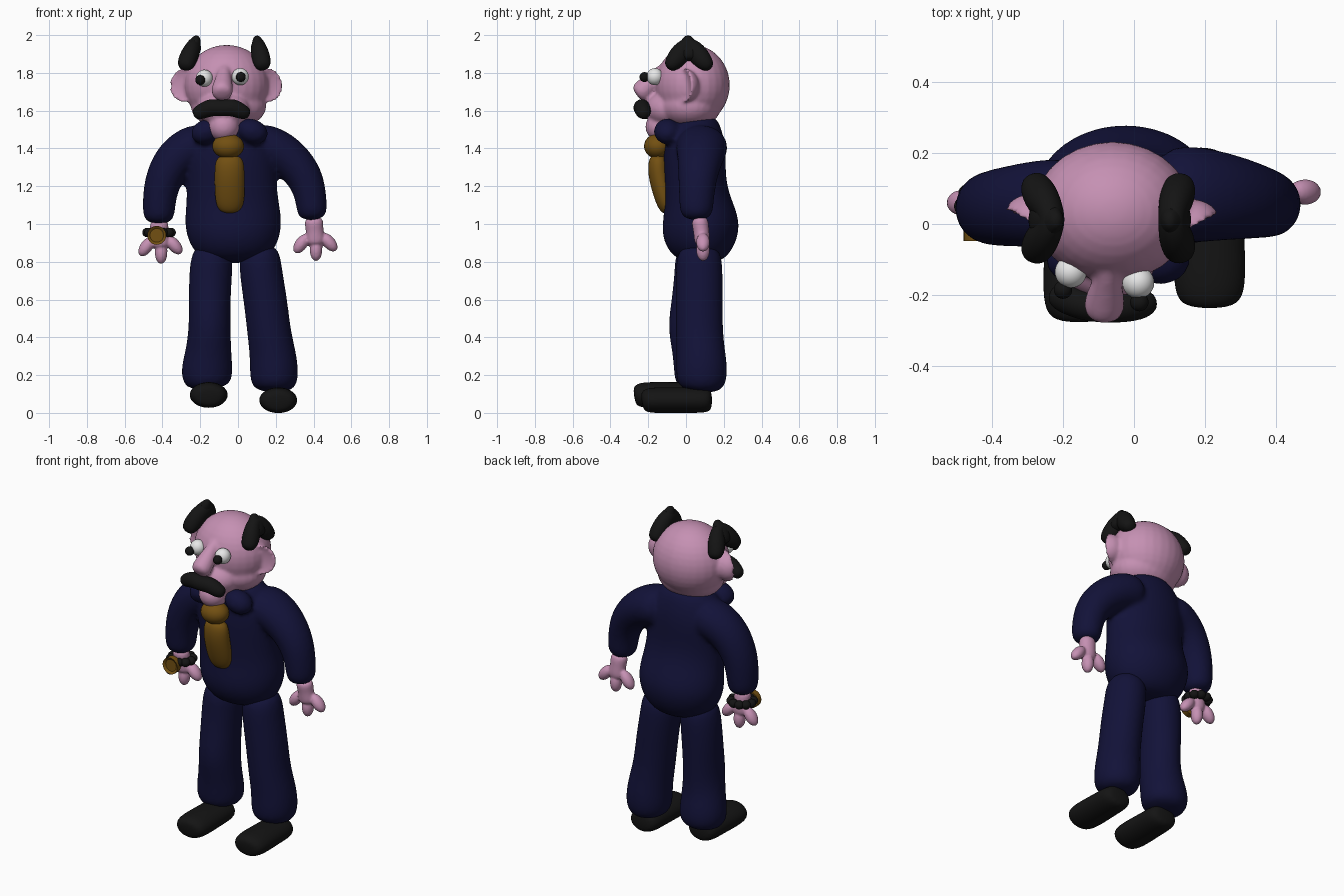
import bpy, bmesh, math
from mathutils import Vector, Matrix, Euler

if "Cube" in bpy.data.objects:
    bpy.data.objects.remove(bpy.data.objects["Cube"])


def material(name, rgb):
    m = bpy.data.materials.new(name)
    m.diffuse_color = (*rgb, 1)
    m.use_nodes = True
    m.node_tree.nodes["Principled BSDF"].inputs["Base Color"].default_value = m.diffuse_color
    return m


SKIN = material("pink skin", (0.56, 0.28, 0.45))
NAVY = material("navy cloth", (0.006, 0.006, 0.04))
BLACK = material("black", (0.007, 0.007, 0.007))
GOLD = material("dark gold", (0.17, 0.08, 0.006))
WHITE = material("eye white", (0.8, 0.8, 0.8))


def finish(name, bm, mat):
    bmesh.ops.recalc_face_normals(bm, faces=bm.faces)
    me = bpy.data.meshes.new(name)
    bm.to_mesh(me)
    bm.free()
    me.materials.append(mat)
    for p in me.polygons:
        p.use_smooth = True
    ob = bpy.data.objects.new(name, me)
    bpy.context.collection.objects.link(ob)
    return ob


def ball(name, loc, size, mat, rot=(0, 0, 0), cup=False):
    """Ellipsoid; cup folds its front half inward to form a bowl."""
    bm = bmesh.new()
    bmesh.ops.create_uvsphere(bm, u_segments=28, v_segments=18, radius=1)
    if cup:
        for v in bm.verts:
            if v.co.y < 0:
                v.co.y *= -0.25
    m = Euler([math.radians(a) for a in rot]).to_matrix().to_4x4()
    bm.transform(Matrix.Translation(loc) @ m @ Matrix.Diagonal((*size, 1)))
    return finish(name, bm, mat)


def limb(name, rings, mat, ref=(0, 1, 0), sides=12):
    """Rounded tube through (x, y, z, radius along ref, other radius)."""
    bm = bmesh.new()
    pts = [Vector(r[:3]) for r in rings]
    loops = []
    for i, r in enumerate(rings):
        t = (pts[min(i + 1, len(pts) - 1)] - pts[max(i - 1, 0)]).normalized()
        u = Vector(ref)
        u = (u - t * u.dot(t)).normalized()
        w = t.cross(u)
        a, b = r[3], r[-1]
        loops.append([bm.verts.new(pts[i] + u * a * math.cos(k) + w * b * math.sin(k))
                      for k in (2 * math.pi * j / sides for j in range(sides))])
    for p, q in zip(loops, loops[1:]):
        for j in range(sides):
            n = (j + 1) % sides
            bm.faces.new((p[j], p[n], q[n], q[j]))
    bm.faces.new(loops[0])
    bm.faces.new(loops[-1])
    ob = finish(name, bm, mat)
    ob.modifiers.new("round", "SUBSURF").levels = 2
    ob.modifiers["round"].render_levels = 2
    return ob


def blend(name, parts, voxel, smooth):
    """Merge overlapping parts into one soft skin."""
    bpy.ops.object.select_all(action='DESELECT')
    for p in parts:
        p.select_set(True)
    bpy.context.view_layer.objects.active = parts[0]
    bpy.ops.object.convert(target='MESH')
    bpy.ops.object.join()
    ob = bpy.context.view_layer.objects.active
    ob.name = name
    r = ob.modifiers.new("merge", "REMESH")
    r.mode, r.voxel_size, r.use_smooth_shade = 'VOXEL', voxel, True
    s = ob.modifiers.new("soften", "SMOOTH")
    s.factor, s.iterations = 0.5, smooth
    return ob


# Jacket: torso, arms and collar
torso = limb("torso", [(-.02, .06, .79, .11, .15), (-.02, .065, .88, .19, .235),
                       (-.025, .085, 1.0, .215, .265), (-.03, .06, 1.12, .175, .245),
                       (-.035, .045, 1.25, .165, .24), (-.045, .045, 1.4, .17, .25),
                       (-.05, .045, 1.5, .145, .2), (-.05, .03, 1.57, .12, .14)], NAVY, sides=20)
arm_l = limb("left_arm", [(-.14, .06, 1.42, .13, .12), (-.25, .06, 1.41, .13, .125),
                          (-.345, .05, 1.34, .12, .115), (-.405, .045, 1.22, .11, .1),
                          (-.42, .045, 1.1, .1, .09), (-.42, .045, .995, .09, .085)], NAVY)
arm_r = limb("right_arm", [(.06, .08, 1.42, .14, .12), (.17, .085, 1.41, .145, .125),
                           (.28, .075, 1.345, .125, .115), (.365, .06, 1.24, .105, .1),
                           (.39, .055, 1.12, .095, .085), (.395, .055, 1.015, .088, .083)], NAVY)
collar = [ball("collar_side", (x, -.1, 1.49), (.085, .07, .065), NAVY, (0, r, 0))
          for x, r in ((-.165, -20), (.075, 20))]
blend("jacket", [torso, arm_l, arm_r] + collar, .014, 4)

# Trousers
leg_l = limb("left_leg", [(-.13, .06, .9, .12, .11), (-.145, .06, .75, .125, .12),
                          (-.15, .05, .6, .13, .115), (-.15, .035, .45, .14, .115),
                          (-.155, .05, .33, .125, .125), (-.168, .07, .21, .14, .148),
                          (-.158, .07, .12, .12, .12)], NAVY)
leg_r = limb("right_leg", [(.11, .07, .9, .12, .11), (.12, .07, .75, .13, .118),
                           (.145, .07, .6, .13, .12), (.165, .07, .42, .13, .12),
                           (.185, .08, .31, .135, .128), (.193, .085, .2, .145, .137),
                           (.19, .075, .105, .12, .115)], NAVY)
blend("trousers", [leg_l, leg_r], .014, 4)

# Shoes
for name, x, y, z in (("left_shoe", -.155, -.04, .095), ("right_shoe", .213, 0, .067)):
    limb(name, [(x, y + .14, z, .07, .055), (x, y + .1, z, .1, .07), (x, y, z, .1, .07),
                (x, y - .13, z, .107, .072), (x, y - .21, z, .1, .068),
                (x, y - .236, z - .005, .06, .045)], BLACK, ref=(1, 0, 0))

# Head: skull, jaw, nose, cheeks, chin and ears
head = [ball("skull", (-.06, .035, 1.735), (.225, .197, .213), SKIN),
        ball("jaw", (-.05, .02, 1.625), (.2, .165, .125), SKIN),
        ball("muzzle", (-.075, -.09, 1.61), (.14, .125, .1), SKIN),
        ball("chin", (-.075, -.13, 1.515), (.082, .085, .08), SKIN),
        ball("neck", (-.055, .02, 1.54), (.13, .11, .1), SKIN),
        limb("nose", [(-.07, -.09, 1.84, .035), (-.075, -.15, 1.79, .038),
                      (-.08, -.2, 1.735, .055), (-.085, -.235, 1.7, .062),
                      (-.085, -.262, 1.68, .045)], SKIN, ref=(1, 0, 0)),
        ball("left_ear", (-.29, .0, 1.735), (.085, .085, .09), SKIN, (0, 20, -25), True),
        ball("right_ear", (.165, -.015, 1.735), (.085, .085, .09), SKIN, (0, -20, 25), True)]
blend("head", head, .01, 4)

# Eyes
for side, eye, pupil in (("left", (-.178, -.135, 1.772), (-.2, -.185, 1.762)),
                         ("right", (.012, -.165, 1.78), (.015, -.22, 1.778))):
    ball(side + "_eye", eye, (.045, .045, .045), WHITE)
    ball(side + "_pupil", pupil, (.026, .026, .026), BLACK)

# Moustache
limb("moustache", [(-.238, -.2, 1.58, .022, .025), (-.205, -.205, 1.59, .045, .042),
                   (-.14, -.23, 1.622, .045, .05), (-.087, -.235, 1.61, .045, .043),
                   (-.03, -.235, 1.622, .045, .05), (.03, -.225, 1.59, .045, .042),
                   (.062, -.215, 1.58, .022, .025)], BLACK)

# Hair tufts arching over each temple
for name, x, lean in (("left_hair", -.275, 1), ("right_hair", .128, -.5)):
    limb(name, [(x - .01 * lean, -.1, 1.825, .03, .025),
                (x, -.07, 1.85, .052, .05),
                (x + .025 * lean, -.025, 1.91, .05, .06),
                (x + .05 * lean, .012, 1.95, .035, .052),
                (x + .025 * lean, .055, 1.91, .05, .06),
                (x, .1, 1.85, .052, .05),
                (x - .01 * lean, .135, 1.825, .03, .025)], BLACK, ref=(1, 0, 0))
    limb(name + "_tip", [(x + .01 * lean, .012, 1.86, .05, .08),
                         (x + .03 * lean, .012, 1.93, .045, .06),
                         (x + .055 * lean, .01, 1.975, .028, .035),
                         (x + .06 * lean, .01, 1.998, .012, .016)], BLACK, ref=(1, 0, 0))

# Tie
ball("tie_knot", (-.052, -.15, 1.412), (.084, .072, .066), GOLD)
limb("tie", [(-.045, -.145, 1.365, .035, .05), (-.045, -.148, 1.335, .055, .08),
             (-.045, -.145, 1.26, .06, .083), (-.043, -.115, 1.14, .055, .083),
             (-.043, -.1, 1.085, .045, .07), (-.043, -.095, 1.057, .025, .04)], GOLD)

# Hands
for side, x, y, s in (("left", -.42, .05, -.015), ("right", .4, .08, 0)):
    parts = [limb("wrist", [(x, y - .01, 1.04 + s, .052, .06), (x + .005, y, .97 + s, .042, .045),
                            (x + .01, y + .005, .92 + s, .045, .055),
                            (x + .01, y + .005, .885 + s, .035, .045)], SKIN)]
    for dx, z, tilt in ((-.065, .895, 35), (.013, .862, 0), (.082, .903, -40)):
        parts.append(ball("finger", (x + dx, y + .01, z + s), (.033, .036, .058), SKIN, (0, tilt, 0)))
    blend(side + "_hand", parts, .007, 2)

# Watch: beaded strap, gold case with a sunken dial
for i in range(10):
    a = 2 * math.pi * i / 10
    ball("strap_bead", (-.418 + .062 * math.cos(a), .05 + .06 * math.sin(a), .955),
         (.027, .027, .025), BLACK)
bm = bmesh.new()
bmesh.ops.create_cone(bm, cap_ends=True, segments=28, radius1=.05, radius2=.05, depth=.035)
top = max(bm.faces, key=lambda f: f.calc_center_median().z)
bmesh.ops.inset_region(bm, faces=[top], thickness=.014)
bmesh.ops.translate(bm, verts=top.verts, vec=(0, 0, -.01))
bm.transform(Matrix.Translation((-.43, -.03, .94)) @ Matrix.Rotation(math.pi / 2, 4, 'X'))
watch = finish("watch_case", bm, GOLD)
bpy.ops.object.select_all(action='DESELECT')
watch.select_set(True)
bpy.context.view_layer.objects.active = watch
bpy.ops.object.shade_smooth_by_angle()
